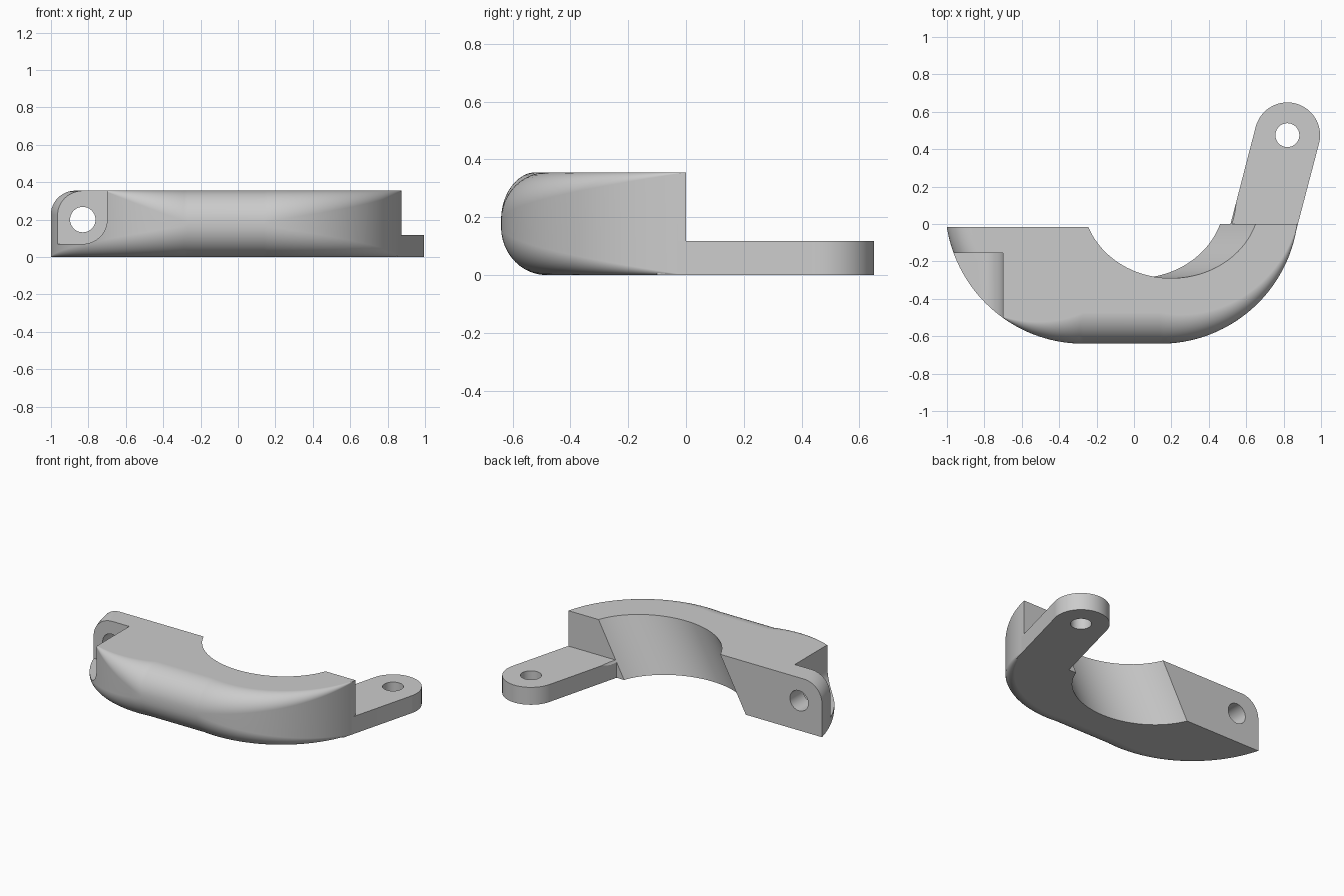
import bpy, bmesh, math
from mathutils import Vector

cube = bpy.data.objects.get("Cube")
if cube:
    bpy.data.objects.remove(cube, do_unlink=True)

HEIGHT = 0.355
FILLET = 0.168


def make_object(name, bm):
    bmesh.ops.recalc_face_normals(bm, faces=bm.faces)
    mesh = bpy.data.meshes.new(name)
    bm.to_mesh(mesh)
    bm.free()
    obj = bpy.data.objects.new(name, mesh)
    bpy.context.collection.objects.link(obj)
    return obj


def prism(name, points, vector):
    """Solid made by sweeping a flat polygon along a vector."""
    bm = bmesh.new()
    face = bm.faces.new([bm.verts.new(p) for p in points])
    grown = bmesh.ops.extrude_face_region(bm, geom=[face], use_keep_orig=True)
    moved = [v for v in grown["geom"] if isinstance(v, bmesh.types.BMVert)]
    bmesh.ops.translate(bm, verts=moved, vec=vector)
    return make_object(name, bm)


def arc(cx, cy, rx, ry, start, end, steps):
    angles = [math.radians(start + (end - start) * i / steps) for i in range(steps + 1)]
    return [(cx + rx * math.cos(a), cy + ry * math.sin(a)) for a in angles]


def combine(obj, other, operation):
    mod = obj.modifiers.new(operation.title(), 'BOOLEAN')
    mod.object, mod.operation, mod.solver = other, operation, 'EXACT'
    bpy.context.view_layer.objects.active = obj
    bpy.ops.object.modifier_apply(modifier=mod.name)
    bpy.data.objects.remove(other, do_unlink=True)


def edge_radius(side, angle, top):
    """Edge rounding fades from the front to the ends; the lug has its own corner."""
    if side < 0 and top:
        if angle > 50:
            return 0.13
        return FILLET * max(0, 1 - angle / 37)
    return FILLET * max(0, 1 - angle / 82)


# Clamp body: a rounded wall lofted along the outer outline
bm = bmesh.new()
stations = [(-1, 87 - 1.5 * i) for i in range(59)] + [(1, 1.5 * i) for i in range(59)]
rows = []
for side, angle in stations:
    a = math.radians(max(angle, 0))
    normal = Vector((side * math.sin(a), -math.cos(a), 0))
    base = Vector((-0.27 if side < 0 else 0.14, 0.1, 0)) + normal * 0.74
    row = []
    for top in (False, True):
        r = edge_radius(side, max(angle, 0), top)
        for i in range(13):
            t = math.pi / 2 * (12 - i if top else i) / 12
            drop = r * (1 - math.sin(t))
            z = r * (1 - math.cos(t))
            point = base - normal * drop
            point.z = HEIGHT - z if top else z
            row.append(bm.verts.new(point))
    rows.append(row)
for left, right in zip(rows, rows[1:]):
    for i in range(len(left) - 1):
        bm.faces.new((left[i], right[i], right[i + 1], left[i + 1]))
bm.faces.new([row[0] for row in rows])
bm.faces.new([row[-1] for row in rows])
bm.faces.new(rows[0] + rows[-1][::-1])
bmesh.ops.remove_doubles(bm, verts=bm.verts, dist=0.0002)
body = make_object("clamp_half", bm)

# Flat mating faces at the back
back = [(-2, -0.015), (0.1, -0.015), (0.1, 0), (2, 0), (2, 1), (-2, 1)]
combine(body, prism("back_cutter", [(x, y, -1) for x, y in back], (0, 0, 2)), 'DIFFERENCE')

# Low arm with a round end
arm = arc(0.82, 0.475, 0.175, 0.175, -14.6, 165.4, 40) + [(0.49, -0.1), (0.85, -0.1)]
combine(body, prism("arm", [(x, y, 0) for x, y in arm], (0, 0, 0.117)), 'UNION')

# Slanted bore
slope = 0.19 / HEIGHT
bore = arc(0.01 - 0.2 * slope, 0.128, 0.473, 0.418, 0, 360, 96)[:-1]
combine(body, prism("bore_cutter", [(x, y, -0.2) for x, y in bore],
                    (0.8 * slope, 0, 0.8)), 'DIFFERENCE')

# Recess in front of the bolt lug
recess = [(-1.3, 0.07)] + arc(-0.83, 0.2, 0.13, 0.13, -90, 0, 16) + [(-0.7, 0.6), (-1.3, 0.6)]
combine(body, prism("recess_cutter", [(x, -0.155, z) for x, z in recess], (0, -1, 0)),
        'DIFFERENCE')

# Bolt hole through the lug and pin hole through the arm
bolt = arc(-0.83, 0.2, 0.068, 0.068, 0, 360, 40)[:-1]
combine(body, prism("bolt_cutter", [(x, -1, z) for x, z in bolt], (0, 2, 0)), 'DIFFERENCE')
pin = arc(0.82, 0.475, 0.064, 0.064, 0, 360, 40)[:-1]
combine(body, prism("pin_cutter", [(x, y, -1) for x, y in pin], (0, 0, 2)), 'DIFFERENCE')

# Plain grey finish
grey = bpy.data.materials.new("plain_grey")
grey.use_nodes = True
colour = (0.6, 0.6, 0.6, 1)
grey.diffuse_color = colour
grey.node_tree.nodes["Principled BSDF"].inputs["Base Color"].default_value = colour
body.data.materials.clear()
body.data.materials.append(grey)
for face in body.data.polygons:
    face.material_index = 0

bpy.ops.object.select_all(action='DESELECT')
body.select_set(True)
bpy.context.view_layer.objects.active = body
bpy.ops.object.shade_smooth_by_angle(angle=math.radians(25))
weighted = body.modifiers.new("Weighted Normals", 'WEIGHTED_NORMAL')
weighted.keep_sharp = True
